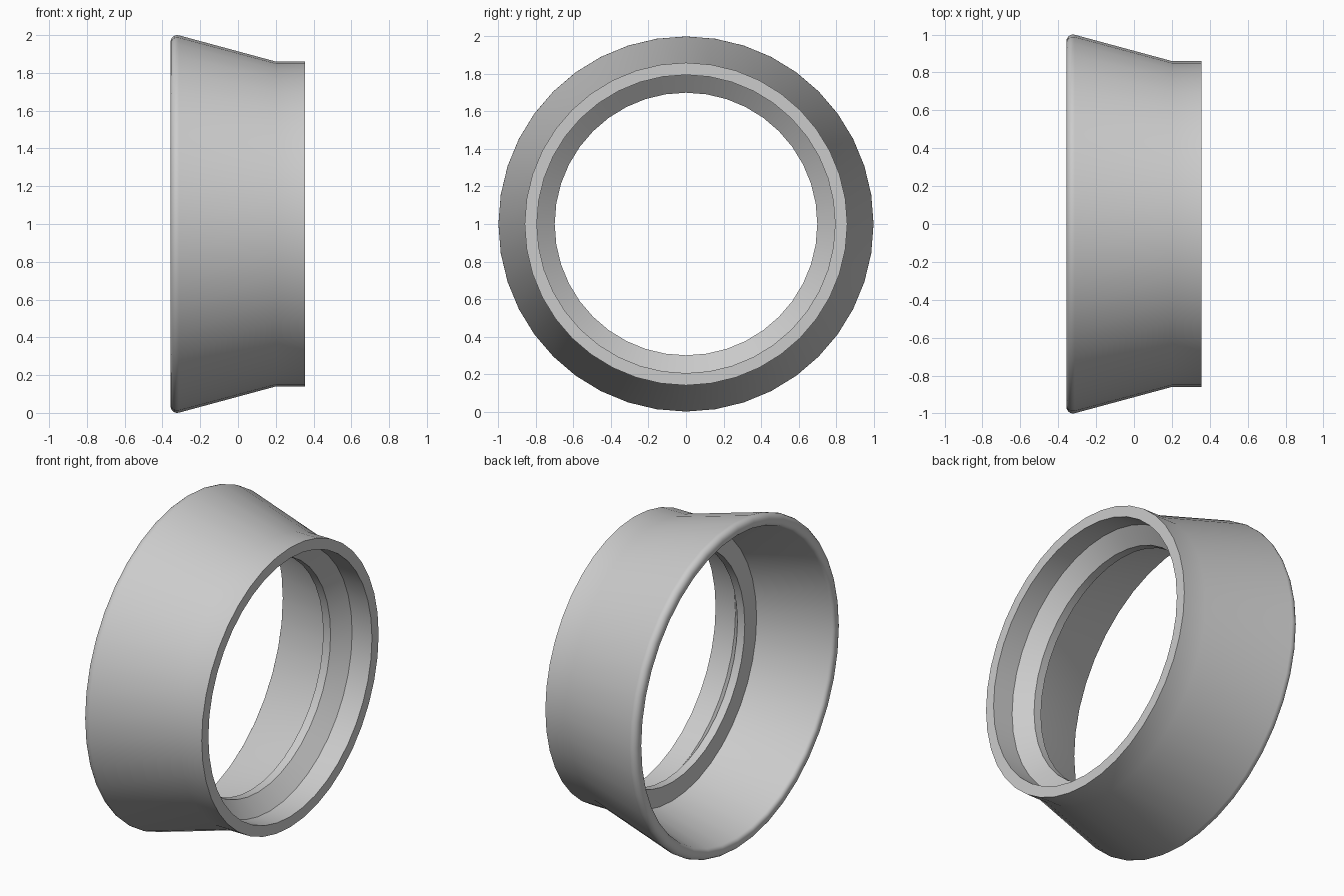
import bpy
import bmesh
from math import sin, cos, pi, radians
from mathutils import Vector

cube = bpy.data.objects.get("Cube")
if cube:
    bpy.data.objects.remove(cube, do_unlink=True)

SEGMENTS = 40


def arc(cx, cr, radius, start, end, steps=5):
    """Points of a rounded corner in (axial, radial) coordinates."""
    angles = [radians(start + (end - start) * i / steps) for i in range(steps + 1)]
    return [(cx + radius * cos(a), cr + radius * sin(a)) for a in angles]


def lathe(name, profile, material):
    """Turn a closed (axial, radial) profile about the x axis."""
    bm = bmesh.new()
    rings = []
    for i in range(SEGMENTS):
        a = 2 * pi * i / SEGMENTS
        rings.append([bm.verts.new(Vector((x, r * sin(a), 1 + r * cos(a))))
                      for x, r in profile])
    n = len(profile)
    for i, ring in enumerate(rings):
        after = rings[(i + 1) % SEGMENTS]
        for j in range(n):
            k = (j + 1) % n
            bm.faces.new((ring[j], ring[k], after[k], after[j]))
    bmesh.ops.recalc_face_normals(bm, faces=bm.faces)
    mesh = bpy.data.meshes.new(name)
    bm.to_mesh(mesh)
    bm.free()
    mesh.materials.append(material)
    obj = bpy.data.objects.new(name, mesh)
    bpy.context.collection.objects.link(obj)
    bpy.ops.object.select_all(action="DESELECT")
    obj.select_set(True)
    bpy.context.view_layer.objects.active = obj
    bpy.ops.object.shade_smooth_by_angle(angle=radians(30))
    return obj


grey = bpy.data.materials.new("light_grey")
grey.use_nodes = True
colour = (0.6, 0.6, 0.6, 1)
grey.diffuse_color = colour
grey.node_tree.nodes["Principled BSDF"].inputs["Base Color"].default_value = colour

# Rounded rim at the wide end, then the tapered skirt and the straight collar
outside = arc(-0.322, 0.965, 0.035, 180, 75) + [(0.2, 0.86), (0.355, 0.86)]
# Collar bore, chamfer, narrow lip, step and the wide tapered bore
inside = [(0.355, 0.795), (0.22, 0.795), (0.14, 0.7), (0.09, 0.7), (0.09, 0.815)]
rim_inside = arc(-0.332, 0.953, 0.025, 255, 180)

lathe("flared_ring", outside + inside + rim_inside, grey)
